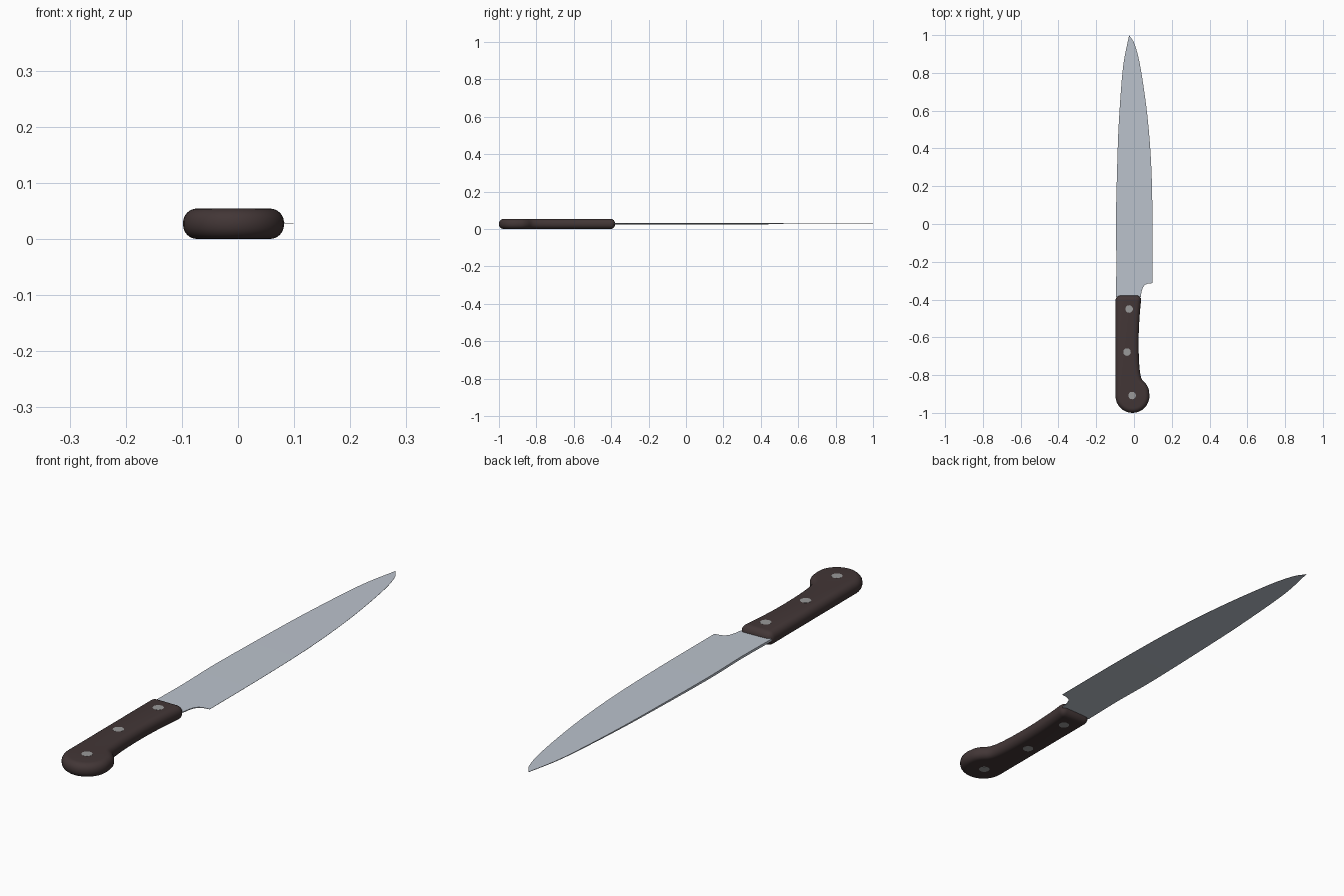
import bpy, bmesh, math
from mathutils import Vector

if "Cube" in bpy.data.objects:
    bpy.data.objects.remove(bpy.data.objects["Cube"])


def material(name, rgb):
    m = bpy.data.materials.new(name)
    m.diffuse_color = (*rgb, 1)
    m.use_nodes = True
    m.node_tree.nodes["Principled BSDF"].inputs["Base Color"].default_value = m.diffuse_color
    return m


steel = material("blade steel", (0.50, 0.545, 0.61))
wood = material("dark brown handle", (0.055, 0.037, 0.037))
rivet_grey = material("rivet grey", (0.32, 0.32, 0.32))


def spline(pts, n):
    """Catmull-Rom samples through 2D points."""
    p = [Vector(q) for q in pts]
    p = [2 * p[0] - p[1]] + p + [2 * p[-1] - p[-2]]
    out = []
    for a, b, c, d in zip(p, p[1:], p[2:], p[3:]):
        for i in range(n):
            t = i / n
            out.append(0.5 * (2 * b + (c - a) * t + (2 * a - 5 * b + 4 * c - d) * t * t
                              + (3 * b - a - 3 * c + d) * t ** 3))
    return out + [p[-2]]


def finish(name, bm, mat, bevel=0):
    bmesh.ops.recalc_face_normals(bm, faces=bm.faces)
    me = bpy.data.meshes.new(name)
    bm.to_mesh(me)
    bm.free()
    ob = bpy.data.objects.new(name, me)
    bpy.context.collection.objects.link(ob)
    me.materials.append(mat)
    bpy.ops.object.select_all(action='DESELECT')
    bpy.context.view_layer.objects.active = ob
    ob.select_set(True)
    if bevel:
        m = ob.modifiers.new("round", 'BEVEL')
        m.width, m.segments = bevel, 6
        m.limit_method, m.angle_limit = 'ANGLE', math.radians(40)
        m.use_clamp_overlap = False
        bpy.ops.object.modifier_apply(modifier=m.name)
    bpy.ops.object.shade_smooth_by_angle(angle=math.radians(35))
    return ob


# Handle: curved grip side, round butt, straight spine side, then rounded all over
Z0, Z1 = 0.0004, 0.0546
grip = spline([(0.040, -0.379), (0.031, -0.47), (0.025, -0.58), (0.025, -0.68), (0.029, -0.76),
               (0.039, -0.817), (0.062, -0.845), (0.077, -0.872), (0.082, -0.91)], 3)
butt = [Vector((-0.008 + 0.09 * math.cos(a), -0.91 + 0.09 * math.sin(a)))
        for a in (-math.pi * i / 16 for i in range(1, 17))]
outline = grip + butt + [Vector((-0.098, -0.379))]
bm = bmesh.new()
face = bm.faces.new([bm.verts.new((p.x, p.y, Z0)) for p in outline])
ext = bmesh.ops.extrude_face_region(bm, geom=[face])
bmesh.ops.translate(bm, vec=(0, 0, Z1 - Z0),
                    verts=[v for v in ext["geom"] if isinstance(v, bmesh.types.BMVert)])
finish("handle", bm, wood, 0.025)

# Rivets running through the handle
for i, (x, y) in enumerate([(-0.026, -0.45), (-0.037, -0.678), (-0.01, -0.908)]):
    bm = bmesh.new()
    bmesh.ops.create_cone(bm, cap_ends=True, segments=24, radius1=0.02, radius2=0.02, depth=0.055)
    bmesh.ops.translate(bm, vec=(x, y, 0.0275), verts=bm.verts)
    finish(f"rivet_{i + 1}", bm, rivet_grey)

# Blade: wedge section from thick spine to thin edge, thinning towards the tip
spine = spline([(-0.096, -0.42), (-0.096, -0.378), (-0.093, -0.2), (-0.096, 0.0), (-0.088, 0.34),
                (-0.079, 0.56), (-0.058, 0.83), (-0.026, 1.0)], 6)
edge = spline([(0.098, -0.312), (0.098, 0.02), (0.091, 0.315), (0.070, 0.58), (0.034, 0.83),
               (0.004, 0.95), (-0.026, 1.0)], 6)
heel = [(0.034, -0.42), (0.036, -0.385), (0.040, -0.358), (0.047, -0.336), (0.058, -0.322),
        (0.073, -0.316), (0.097, -0.313)]
edge = [Vector(p) for p in heel] + edge


def x_at(curve, y):
    for a, b in zip(curve, curve[1:]):
        if a.y <= y <= b.y and b.y > a.y:
            return a.x + (b.x - a.x) * (y - a.y) / (b.y - a.y)
    return curve[-1].x


ys = sorted({round(p.y, 5) for p in edge} | {-0.2, -0.1, 0.9, 0.975, 0.99})
bm = bmesh.new()
rings = []
for y in ys:
    xs, xe = x_at(spine, y), x_at(edge, y)
    taper = min(1, 0.12 + 0.95 * (1 - y) / 1.1)
    ring = []
    for x, s in ((xs, 1), (xe, 1), (xe, -1), (xs, -1)):
        half = 0.0004 + 0.0042 * taper * max(0, min(1, (0.098 - x) / 0.19))
        if x == xe and y > -0.312:
            half = 0.0004
        ring.append(bm.verts.new((x, y, 0.0285 + s * half)))
    rings.append(ring)
for a, b in zip(rings, rings[1:]):
    for i in range(4):
        j = (i + 1) % 4
        bm.faces.new((a[i], a[j], b[j], b[i]))
bm.faces.new(rings[0])
bm.faces.new(rings[-1])
bmesh.ops.remove_doubles(bm, verts=bm.verts, dist=0.00005)
finish("blade", bm, steel)
